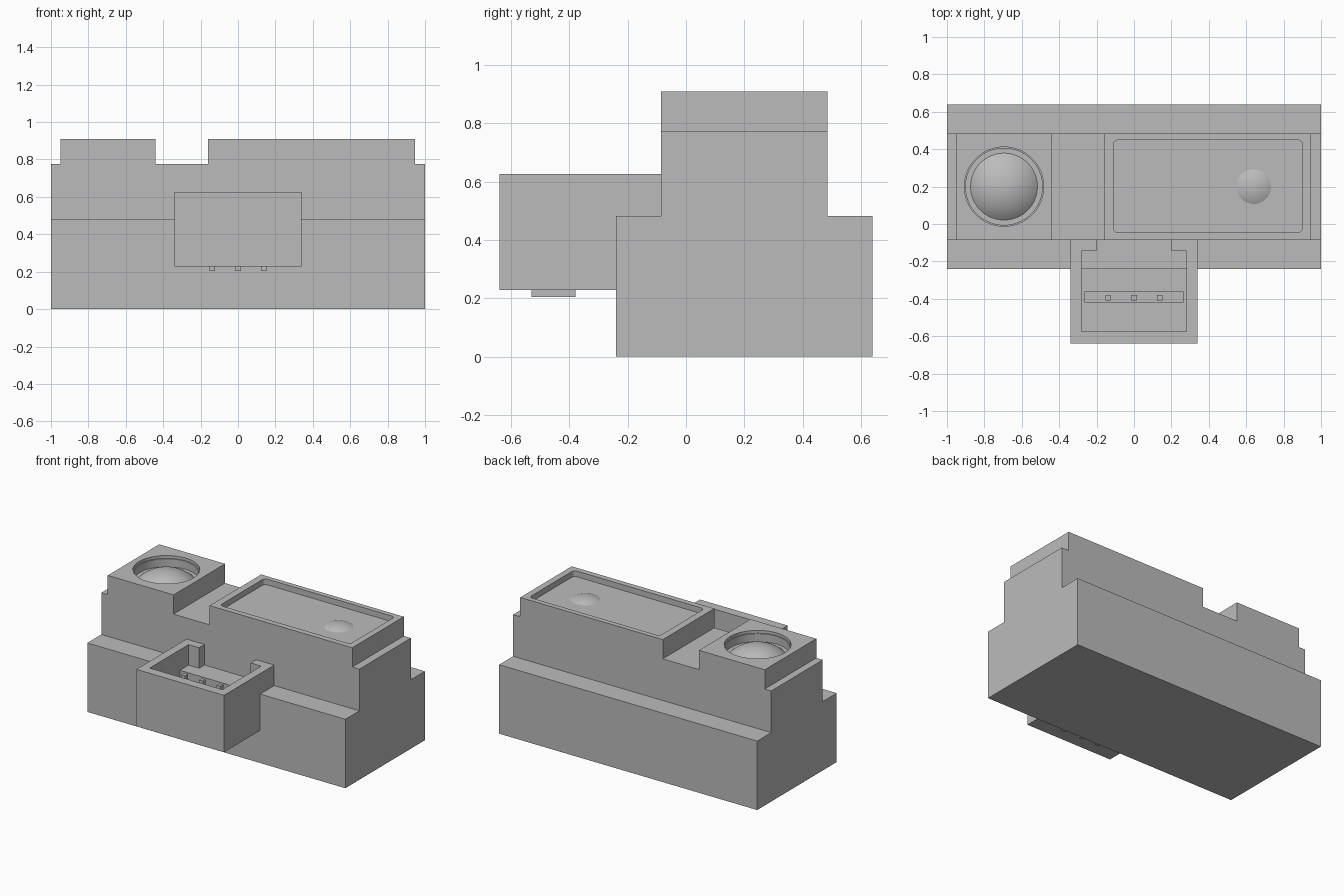
import bpy, bmesh, math
from mathutils import Vector, Matrix

if "Cube" in bpy.data.objects:
    bpy.data.objects.remove(bpy.data.objects["Cube"], do_unlink=True)

GREY = (0.5, 0.5, 0.5, 1)
grey = bpy.data.materials.new("plain_grey")
grey.use_nodes = True
grey.diffuse_color = GREY
grey.node_tree.nodes["Principled BSDF"].inputs["Base Color"].default_value = GREY


def finish(name, bm):
    bmesh.ops.recalc_face_normals(bm, faces=bm.faces)
    mesh = bpy.data.meshes.new(name)
    bm.to_mesh(mesh)
    bm.free()
    mesh.materials.append(grey)
    obj = bpy.data.objects.new(name, mesh)
    bpy.context.collection.objects.link(obj)
    return obj


def extrude(name, points, direction):
    """Closed outline of 3D points swept along a direction."""
    bm = bmesh.new()
    face = bm.faces.new([bm.verts.new(p) for p in points])
    swept = bmesh.ops.extrude_face_region(bm, geom=[face])["geom"]
    verts = [g for g in swept if isinstance(g, bmesh.types.BMVert)]
    bmesh.ops.translate(bm, verts=verts, vec=direction)
    return finish(name, bm)


def box(name, x, y, z, corner=0):
    """Box from axis ranges, with optional rounded upright edges."""
    bm = bmesh.new()
    bmesh.ops.create_cube(bm, size=1)
    for v in bm.verts:
        v.co = Vector([sum(r) / 2 + c * (r[1] - r[0]) for c, r in zip(v.co, (x, y, z))])
    if corner:
        upright = [e for e in bm.edges if abs(e.verts[0].co.z - e.verts[1].co.z) > 1e-4]
        bmesh.ops.bevel(bm, geom=upright, offset=corner, segments=6,
                        profile=0.5, affect="EDGES")
    return finish(name, bm)


def lathe(name, profile, center, steps=64):
    """Radius/height profile turned about an upright axis."""
    bm = bmesh.new()
    verts = [bm.verts.new((r, 0, z)) for r, z in profile]
    edges = [bm.edges.new(pair) for pair in zip(verts, verts[1:])]
    bmesh.ops.spin(bm, geom=verts + edges, cent=(0, 0, 0), axis=(0, 0, 1),
                   angle=math.tau, steps=steps, use_duplicate=False)
    bmesh.ops.remove_doubles(bm, verts=bm.verts, dist=1e-5)
    bmesh.ops.transform(bm, matrix=Matrix.Translation((*center, 0)), verts=bm.verts)
    return finish(name, bm)


def dome(name, center, radius, base, height):
    """Shallow spherical cap."""
    ball = (radius ** 2 + height ** 2) / (2 * height)
    sweep = math.asin(radius / ball)
    arc = [(ball * math.sin(sweep * i / 12), base + height - ball * (1 - math.cos(sweep * i / 12)))
           for i in range(13)]
    obj = lathe(name, arc, center)
    for p in obj.data.polygons:
        p.use_smooth = True
    return obj


def cut(obj, cutter):
    """Subtract the cutter, keep the result, discard the cutter."""
    mod = obj.modifiers.new("cut", "BOOLEAN")
    mod.operation, mod.solver, mod.object = "DIFFERENCE", "EXACT", cutter
    bpy.context.view_layer.update()
    result = bpy.data.meshes.new_from_object(
        obj.evaluated_get(bpy.context.evaluated_depsgraph_get()))
    obj.modifiers.clear()
    obj.data = result
    bpy.data.objects.remove(cutter, do_unlink=True)


# Stepped housing: wide base with a narrower upper deck
BACK, FRONT, DECK, TOP = 0.485, -0.085, 0.775, 0.91
section = [(-0.24, 0), (0.64, 0), (0.64, 0.483), (BACK, 0.483),
           (BACK, DECK), (FRONT, DECK), (FRONT, 0.483), (-0.24, 0.483)]
extrude("housing", [(-1, y, z) for y, z in section], (2, 0, 0))

# Receiver block with a stepped round well and its lens
LENS = (-0.695, 0.2)
receiver = box("receiver_block", (-0.95, -0.44), (FRONT, BACK), (DECK, TOP))
well = [(0, 0.835), (0.205, 0.835), (0.205, 0.89), (0.212, 0.89), (0.212, 1), (0, 1)]
cut(receiver, lathe("well_cutter", well, LENS))
dome("receiver_lens", LENS, 0.18, 0.834, 0.07)

# Emitter block with a shallow rounded recess and a small lens
emitter = box("emitter_block", (-0.16, 0.945), (FRONT, BACK), (DECK, TOP))
cut(emitter, box("recess_cutter", (-0.11, 0.9), (-0.045, 0.45), (0.87, 1), 0.025))
dome("emitter_lens", (0.64, 0.2), 0.095, 0.869, 0.022)

# Connector shell: open on top, notched at the rear
connector = box("connector_shell", (-0.34, 0.34), (-0.64, FRONT), (0.228, 0.627))
cavity = [(-0.282, -0.575), (0.282, -0.575), (0.282, -0.145), (0.2, -0.145),
          (0.2, -0.05), (-0.2, -0.05), (-0.2, -0.145), (-0.282, -0.145)]
cut(connector, extrude("cavity_cutter", [(x, y, 0.28) for x, y in cavity], (0, 0, 0.5)))
box("pin_strip", (-0.265, 0.265), (-0.42, -0.36), (0.27, 0.32))

# Bent contact pins: upright post and solder leg beneath
for label, x in (("right", -0.137), ("middle", 0), ("left", 0.137)):
    side = (x - 0.015, x + 0.015)
    box(f"{label}_pin", side, (-0.41, -0.38), (0.25, 0.552))
    box(f"{label}_pin_leg", side, (-0.53, -0.38), (0.205, 0.24))
